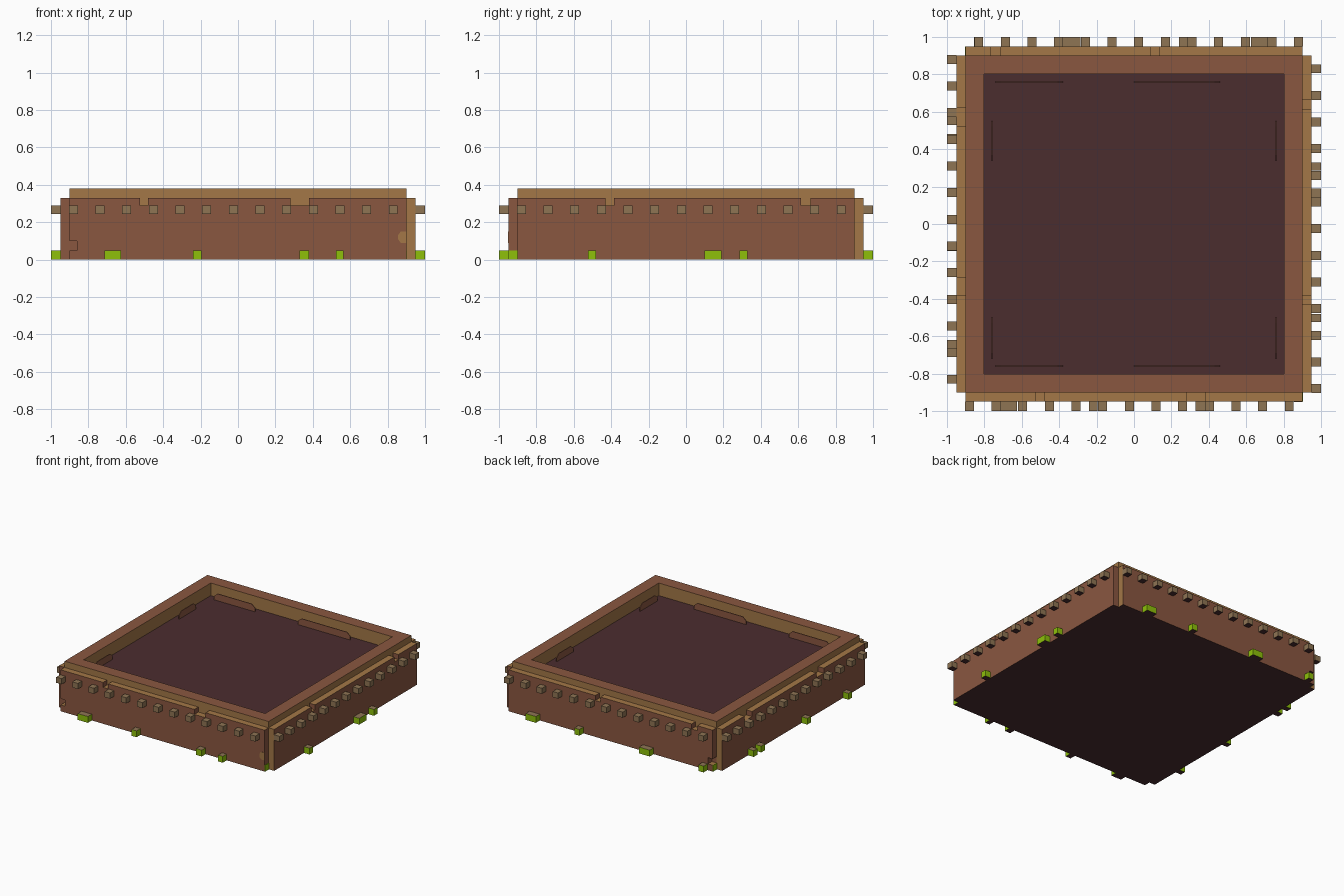
import bpy, bmesh
from math import pi
from mathutils import Matrix

cube = bpy.data.objects.get("Cube")
if cube:
    bpy.data.objects.remove(cube, do_unlink=True)


def linear(hexcode):
    out = []
    for i in (0, 2, 4):
        c = int(hexcode[i:i + 2], 16) / 255
        out.append(c / 12.92 if c <= 0.04045 else ((c + 0.055) / 1.055) ** 2.4)
    return (*out, 1)


MATS = {}
for name, code in (("brown", "8a5740"), ("tan", "a37747"), ("stud_grey", "8f7554"),
                   ("moss_green", "8ec00a"), ("dark_brown", "4b2d2f")):
    m = bpy.data.materials.new(name)
    m.use_nodes = True
    m.diffuse_color = linear(code)
    m.node_tree.nodes["Principled BSDF"].inputs["Base Color"].default_value = linear(code)
    MATS[name] = m
ORDER = list(MATS)


def finish(name, bm, rule, side=0):
    """Colour faces by rule, turn to the given side and link the object."""
    bmesh.ops.recalc_face_normals(bm, faces=bm.faces)
    bm.normal_update()
    for f in bm.faces:
        f.material_index = ORDER.index(rule(f))
    bm.transform(Matrix.Rotation(side * pi / 2, 4, "Z"))
    mesh = bpy.data.meshes.new(name)
    bm.to_mesh(mesh)
    bm.free()
    for m in MATS.values():
        mesh.materials.append(m)
    ob = bpy.data.objects.new(name, mesh)
    bpy.context.collection.objects.link(ob)
    return ob


def add_box(bm, x, y, z):
    lo, hi = zip(x, y, z)
    size = [b - a for a, b in zip(lo, hi)]
    mid = [(a + b) / 2 for a, b in zip(lo, hi)]
    mat = Matrix.Translation(mid) @ Matrix.Diagonal((*size, 1))
    return bmesh.ops.create_cube(bm, size=1, matrix=mat)


def extrude_profile(bm, points, y0, y1):
    """Fill an (x, z) outline and extrude it from y0 to y1."""
    face = bm.faces.new([bm.verts.new((x, y0, z)) for x, z in points])
    geom = bmesh.ops.extrude_face_region(bm, geom=[face])["geom"]
    verts = [g for g in geom if isinstance(g, bmesh.types.BMVert)]
    bmesh.ops.translate(bm, verts=verts, vec=(0, y1 - y0, 0))


def layered(top, sides, bottom="dark_brown"):
    def rule(f):
        if abs(f.normal.z) < 0.5:
            return sides
        return top if f.normal.z > 0 else bottom
    return rule


# Core block and sunken rim
R, TOP, WALL, FLOOR = 0.9, 0.38, 0.33, 0.28
bm = bmesh.new()
add_box(bm, (-R, R), (-R, R), (0, 0.27))
finish("core_block", bm, layered("dark_brown", "brown"))

bm = bmesh.new()
add_box(bm, (-R, R), (-R, R), (0.27, TOP))
top = max(bm.faces, key=lambda f: f.calc_center_median().z)
bmesh.ops.inset_region(bm, faces=[top], thickness=0.14)
geom = bmesh.ops.extrude_face_region(bm, geom=[top])["geom"]
bmesh.ops.translate(bm, verts=[g for g in geom if isinstance(g, bmesh.types.BMVert)],
                    vec=(0, 0, FLOOR - TOP))
bm.faces.remove(top)


def rim_rule(f):
    if abs(f.normal.z) < 0.5:
        return "tan"
    return "brown" if f.calc_center_median().z > 0.35 else "dark_brown"


finish("rim", bm, rim_rule)

# Per side, along its length: slots in the panel top, moss clumps
SIDES = (
    ("front", [(-.525, -.48), (.28, .38)],
     [(-.715, -.625), (-.24, -.195), (.33, .38), (.525, .565)]),
    ("left", [(-.43, -.385), (.615, .665)],
     [(-.525, -.48), (.1, .19), (.285, .33)]),
    ("back", [(-.135, -.09), (.715, .765)],
     [(-.715, -.625), (-.285, -.24), (.285, .38), (.81, .855)]),
    ("right", [(-.62, -.525), (.285, .38)],
     [(-.575, -.53), (-.48, -.43), (.1, .145), (.62, .665)]),
)


def panel_rule(f):
    if f.normal.z > 0.5 or (f.normal.x < -0.5 and f.calc_center_median().x < -0.85):
        return "tan"
    return "dark_brown" if f.normal.z < -0.5 else "brown"


for side, (label, slots, clumps) in enumerate(SIDES):
    # Outer panel with slots and a chipped end
    outline = [(-R, 0), (R, 0)]
    chip = [(R, .05), (.86, .05), (.86, .1), (R, .1)]
    if label == "back":
        outline += chip
    outline.append((R, WALL))
    for a, b in reversed(slots):
        outline += [(b, WALL), (b, .29), (a, .29), (a, WALL)]
    outline.append((-R, WALL))
    if label == "front":
        outline += [(-x, z) for x, z in reversed(chip)]
    bm = bmesh.new()
    extrude_profile(bm, outline, -0.95, -R)
    finish(label + "_panel", bm, panel_rule, side)

    # Row of studs
    bm = bmesh.new()
    for i in range(13):
        t = -0.88 + i * 0.1425
        add_box(bm, (t - .024, t + .024), (-1, -0.95), (.245, .29))
    finish(label + "_studs", bm, layered("stud_grey", "stud_grey"), side)

    # Moss clumps along the ground
    bm = bmesh.new()
    for span in clumps:
        add_box(bm, span, (-1, -0.95), (0, .05))
    finish(label + "_moss", bm, layered("stud_grey", "moss_green"), side)

    # Brown worn patches low on the inner wall
    spans = [(-.46, 0), (.38, .74)] if side % 2 == 0 else [(-.72, -.5), (.34, .55)]
    bm = bmesh.new()
    for a, b in spans:
        if side < 2:
            a, b = -b, -a
        if side % 2:
            a, b = -b, -a
        pts = [(a, FLOOR), (b, FLOOR), (b, .31), (b - .03, .335), (a + .03, .335), (a, .31)]
        extrude_profile(bm, pts, -0.762, -0.756)
    finish(label + "_inner_patches", bm, lambda f: "brown", side)

# Small painted marks on the panel ends
for side in (0, 2):
    bm = bmesh.new()
    add_box(bm, (R, R + .004), (-0.95, -R), (0, .05))
    finish("moss_mark", bm, lambda f: "moss_green", side)
bm = bmesh.new()
extrude_profile(bm, [(R, .09), (R, .15), (.87, .15), (.855, .13), (.855, .11), (.87, .09)],
                -0.953, -0.949)
finish("worn_mark", bm, lambda f: "tan")
